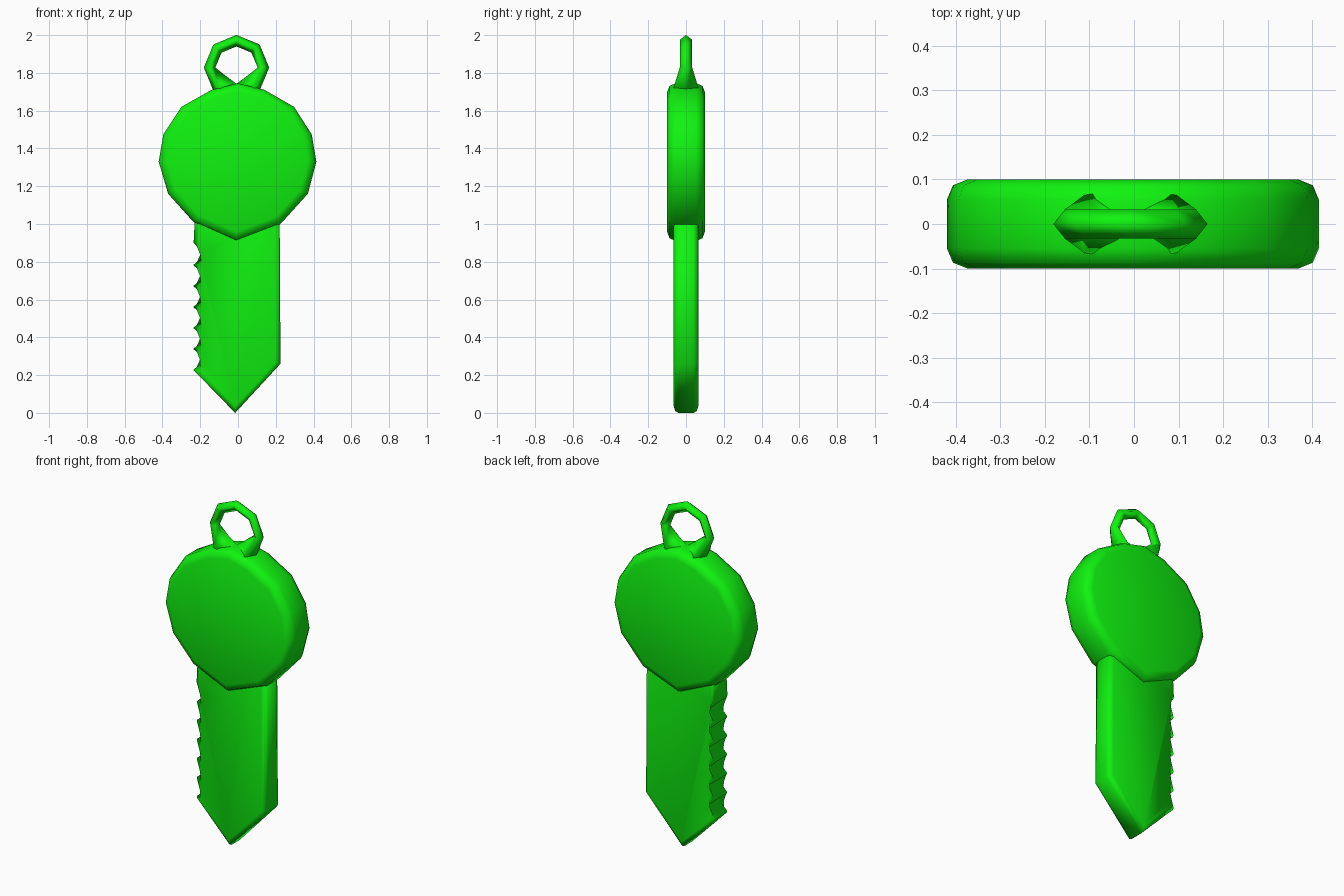
import bpy, bmesh, math

if "Cube" in bpy.data.objects:
    bpy.data.objects.remove(bpy.data.objects["Cube"])

green = bpy.data.materials.new("green")
green.diffuse_color = (0.005, 0.9, 0.005, 1)
green.use_nodes = True
green.node_tree.nodes["Principled BSDF"].inputs["Base Color"].default_value = green.diffuse_color


def finish(name, bm, smooth_all=True):
    bmesh.ops.recalc_face_normals(bm, faces=bm.faces[:])
    me = bpy.data.meshes.new(name)
    bm.to_mesh(me)
    bm.free()
    me.materials.append(green)
    for p in me.polygons:
        p.use_smooth = True
    ob = bpy.data.objects.new(name, me)
    bpy.context.collection.objects.link(ob)
    return ob


def slab(name, profile, half, bevel):
    """Extrude an x/z outline to y = +-half and round the two rims."""
    bm = bmesh.new()
    rings = [[bm.verts.new((x, y, z)) for x, z in profile] for y in (-half, half)]
    rims = []
    for ring in rings:
        rims += list(bm.faces.new(ring).edges)
    n = len(profile)
    for i in range(n):
        j = (i + 1) % n
        bm.faces.new((rings[0][i], rings[0][j], rings[1][j], rings[1][i]))
    bmesh.ops.bevel(bm, geom=rims, offset=bevel, segments=2, profile=0.5,
                    affect='EDGES', clamp_overlap=True)
    return finish(name, bm)


# Rounded head of the key
slab("head", [(0, 1.745), (-0.14, 1.71), (-0.30, 1.62), (-0.395, 1.475),
              (-0.42, 1.33), (-0.37, 1.16), (-0.235, 1.01), (-0.01, 0.91),
              (0.225, 1.0), (0.37, 1.16), (0.415, 1.33), (0.39, 1.475),
              (0.297, 1.62), (0.14, 1.71)], 0.1, 0.045)

# Blade with a row of teeth down the left edge
outline = [(-0.225, 1.1), (-0.235, 0.9)]
for i in range(6):
    z = 0.835 - i * 0.111
    outline += [(-0.158, z), (-0.237, z - 0.052)]
outline += [(-0.015, 0.0), (0.225, 0.26), (0.22, 1.1)]
slab("blade", outline, 0.065, 0.025)

# Eight-sided ring, flaring where it meets the head
bm = bmesh.new()
sections = []
for k in range(8):
    a = math.radians(-90 + 45 * k)
    low = {0: (0.085, 0.08), 1: (0.07, 0.065), 7: (0.07, 0.065)}
    inner, wide = low.get(k, (0.112, 0.033))
    pts = [(0.173, 0), (0.147, wide), (inner, 0), (0.147, -wide)]
    sections.append([bm.verts.new((-0.008 + r * math.cos(a), y, 1.828 + r * math.sin(a)))
                     for r, y in pts])
for k in range(8):
    s, t = sections[k], sections[(k + 1) % 8]
    for i in range(4):
        j = (i + 1) % 4
        bm.faces.new((s[i], s[j], t[j], t[i]))
finish("key_ring_loop", bm)
